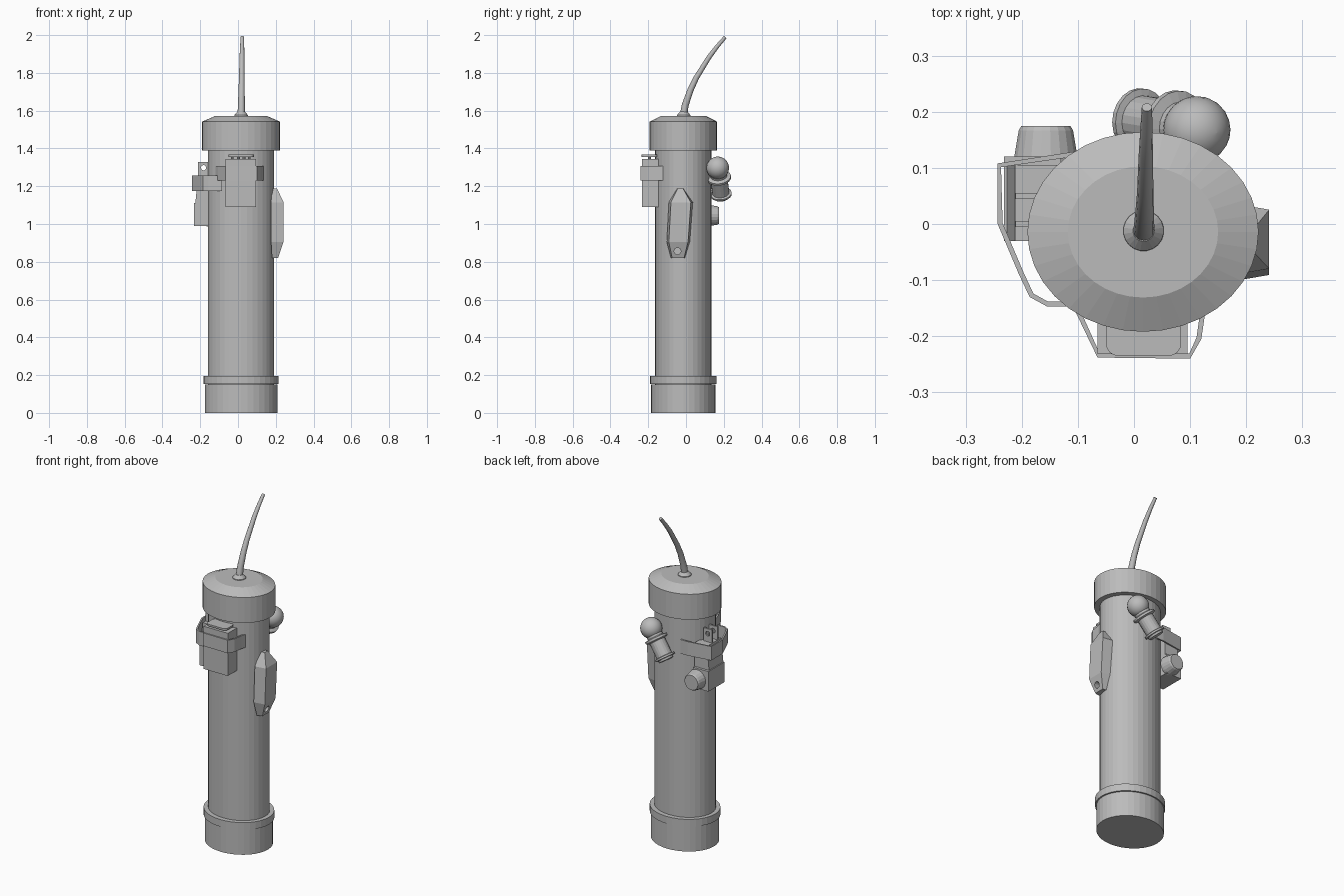
import bpy
import bmesh
from math import cos, sin, pi
from mathutils import Vector

if "Cube" in bpy.data.objects:
    bpy.data.objects.remove(bpy.data.objects["Cube"], do_unlink=True)

grey = bpy.data.materials.new("plain grey")
grey.use_nodes = True
GREY = (0.5, 0.5, 0.5, 1)
grey.diffuse_color = GREY
grey.node_tree.nodes["Principled BSDF"].inputs["Base Color"].default_value = GREY


def loft(name, rings, smooth=False):
    """Skin a list of equal-length point rings and cap both ends."""
    bm = bmesh.new()
    rows = [[bm.verts.new(p) for p in ring] for ring in rings]
    n = len(rows[0])
    for a, b in zip(rows, rows[1:]):
        for i in range(n):
            j = (i + 1) % n
            bm.faces.new((a[i], a[j], b[j], b[i]))
    bm.faces.new(rows[0][::-1])
    bm.faces.new(rows[-1])
    bmesh.ops.recalc_face_normals(bm, faces=bm.faces)
    me = bpy.data.meshes.new(name)
    bm.to_mesh(me)
    bm.free()
    me.materials.append(grey)
    ob = bpy.data.objects.new(name, me)
    bpy.context.collection.objects.link(ob)
    if smooth:
        me.shade_smooth()
        bpy.context.view_layer.objects.active = ob
        bpy.ops.object.select_all(action="DESELECT")
        ob.select_set(True)
        bpy.ops.object.shade_smooth_by_angle(angle=0.7)
    return ob


def oval_stack(name, profile, sides=36):
    """Stack of ovals around the tube axis: (x radius, y radius, z)."""
    loft(name, [[(0.016 + rx * cos(2 * pi * i / sides),
                  -0.014 + ry * sin(2 * pi * i / sides), z)
                 for i in range(sides)] for rx, ry, z in profile])


def turned(name, start, axis, profile, sides=20, smooth=False):
    """Round part along an axis: (distance, radius)."""
    start, axis = Vector(start), Vector(axis).normalized()
    u = axis.orthogonal().normalized()
    v = axis.cross(u)
    return loft(name, [[start + axis * d + (u * cos(2 * pi * i / sides) + v * sin(2 * pi * i / sides)) * r
                        for i in range(sides)] for d, r in profile], smooth)


def box(name, x, y, z, top_x=None):
    """Box from ranges; the top may have its own x range."""
    return loft(name, [[(a, y[0], h), (b, y[0], h), (b, y[1], h), (a, y[1], h)]
                       for (a, b), h in zip((x, top_x or x), z)])


def strap(name, path, z0, z1, thick=0.009):
    """Upright ribbon following a plan path."""
    pts = [Vector(p) for p in path]
    rings = []
    for i, p in enumerate(pts):
        t = (pts[min(i + 1, len(pts) - 1)] - pts[max(i - 1, 0)]).normalized()
        q = p + Vector((-t.y, t.x)) * thick
        rings.append([(p.x, p.y, z0), (q.x, q.y, z0), (q.x, q.y, z1), (p.x, p.y, z1)])
    loft(name, rings)


def drill(ob, start, axis, length, radius):
    """Cut a round hole and drop the cutter."""
    cutter = turned("hole_cutter", start, axis, [(0, radius), (length, radius)], 12)
    cutter.hide_render = True
    mod = ob.modifiers.new("hole", "BOOLEAN")
    mod.operation = "DIFFERENCE"
    mod.solver = "EXACT"
    mod.object = cutter
    bpy.context.view_layer.objects.active = ob
    bpy.ops.object.modifier_apply(modifier=mod.name)
    bpy.data.objects.remove(cutter, do_unlink=True)


# Tube, base, collar and cap
oval_stack("main_tube", [(0.175, 0.149, 0.1), (0.175, 0.149, 1.45)])
oval_stack("base", [(0.192, 0.170, 0), (0.192, 0.170, 0.15)])
oval_stack("base_collar", [(0.199, 0.176, 0.152), (0.199, 0.176, 0.195)])
oval_stack("top_cap", [(0.206, 0.178, 1.39), (0.206, 0.178, 1.542), (0.134, 0.117, 1.573)])

# Antenna with a flared foot
turned("antenna_foot", (0.017, -0.012, 1.565), (0, 0, 1), [(0, 0.037), (0.012, 0.036), (0.03, 0.019)])
spine = [Vector((0.017, y, z)) for y, z in
         ((-0.014, 1.57), (-0.004, 1.63), (0.024, 1.71), (0.055, 1.775),
          (0.122, 1.883), (0.165, 1.94), (0.208, 1.99))]
rings = []
for i, p in enumerate(spine):
    t = (spine[min(i + 1, 6)] - spine[max(i - 1, 0)]).normalized()
    side, r = Vector((1, 0, 0)), 0.02 - 0.0018 * i
    p = p + side * (0.001 * i)
    rings.append([p + (side * cos(k * pi / 6) + t.cross(side) * sin(k * pi / 6)) * r for k in range(12)])
loft("antenna", rings, True)

# Front pouch with a rounded lid plate on pins
box("front_pouch", (-0.065, 0.095), (-0.232, -0.13), (1.09, 1.345))
lid = [(0.017 + sx * 0.045 + 0.022 * cos(a), -0.193 + sy * 0.02 + 0.022 * sin(a))
       for sx, sy, k in ((1, 1, 0), (-1, 1, 1), (-1, -1, 2), (1, -1, 3))
       for a in [(k + s / 4) * pi / 2 for s in range(5)]]
loft("front_pouch_lid", [[(x, y, z) for x, y in lid] for z in (1.356, 1.367)])
for i in range(4):
    turned("lid_pin", (-0.028 + 0.03 * i, -0.193, 1.34), (0, 0, 1), [(0, 0.008), (0.018, 0.008)], 8)
strap("front_strap", [(-0.12, -0.11), (-0.105, -0.155), (-0.065, -0.238), (0.1, -0.24),
                      (0.12, -0.205), (0.128, -0.15), (0.138, -0.11)], 1.23, 1.308)

# Side lamp: lower box, tapered upper box, lens and two drilled lugs
box("lamp_box", (-0.232, -0.13), (-0.03, 0.12), (0.99, 1.11))
box("lamp_upper_box", (-0.226, -0.13), (-0.03, 0.105), (1.11, 1.25), (-0.212, -0.13))
turned("lamp_lens", (-0.157, 0.105, 1.045), (0, 1, 0),
       [(0, 0.058), (0.015, 0.057), (0.062, 0.049), (0.07, 0.044)])
for y in (0.0, 0.05):
    lug = box("lamp_lug", (-0.211, -0.155), (y - 0.005, y + 0.005), (1.24, 1.328))
    drill(lug, (-0.182, y - 0.02, 1.298), (0, 1, 0), 0.04, 0.014)
strap("side_strap", [(-0.055, 0.13), (-0.1, 0.13), (-0.243, 0.108), (-0.243, 0.0), (-0.205, -0.09),
                     (-0.186, -0.13), (-0.155, -0.147), (-0.085, -0.147)], 1.175, 1.258)

# Side plate with sloping ends and a hole: (z, y centre, half width, outer x, inner x)
rows = ((0.82, -0.042, 0.038, 0.212, 0.18), (0.905, -0.04, 0.062, 0.241, 0.175),
        (1.115, -0.027, 0.064, 0.241, 0.175), (1.188, -0.03, 0.017, 0.207, 0.18))
plate = loft("side_plate", [[(xi, c - w, z), (xo, c - w * 0.82, z), (xo, c + w * 0.82, z), (xi, c + w, z)]
                            for z, c, w, xo, xi in rows])
drill(plate, (0.1, -0.045, 0.856), (1, 0, 0), 0.3, 0.018)

# Tilted back canister: ball, collar disc, flared barrel and end flange
ball = Vector((0.112, 0.168, 1.297))
tip = Vector((0.004, 0.186, 1.15))
axis = tip - ball
steps = 14
turned("canister_ball", ball, axis,
       [(-0.06 * cos(pi * k / steps), max(0.06 * sin(pi * k / steps), 0.0004)) for k in range(steps + 1)],
       20, True)
turned("canister_collar", ball, axis, [(0.052, 0.045), (0.058, 0.064), (0.07, 0.064), (0.076, 0.045)])
turned("canister_barrel", ball, axis, [(0.04, 0.045), (0.165, 0.045), (0.168, 0.057), (0.178, 0.057),
                                       (0.18, 0.044), (0.192, 0.042)])
